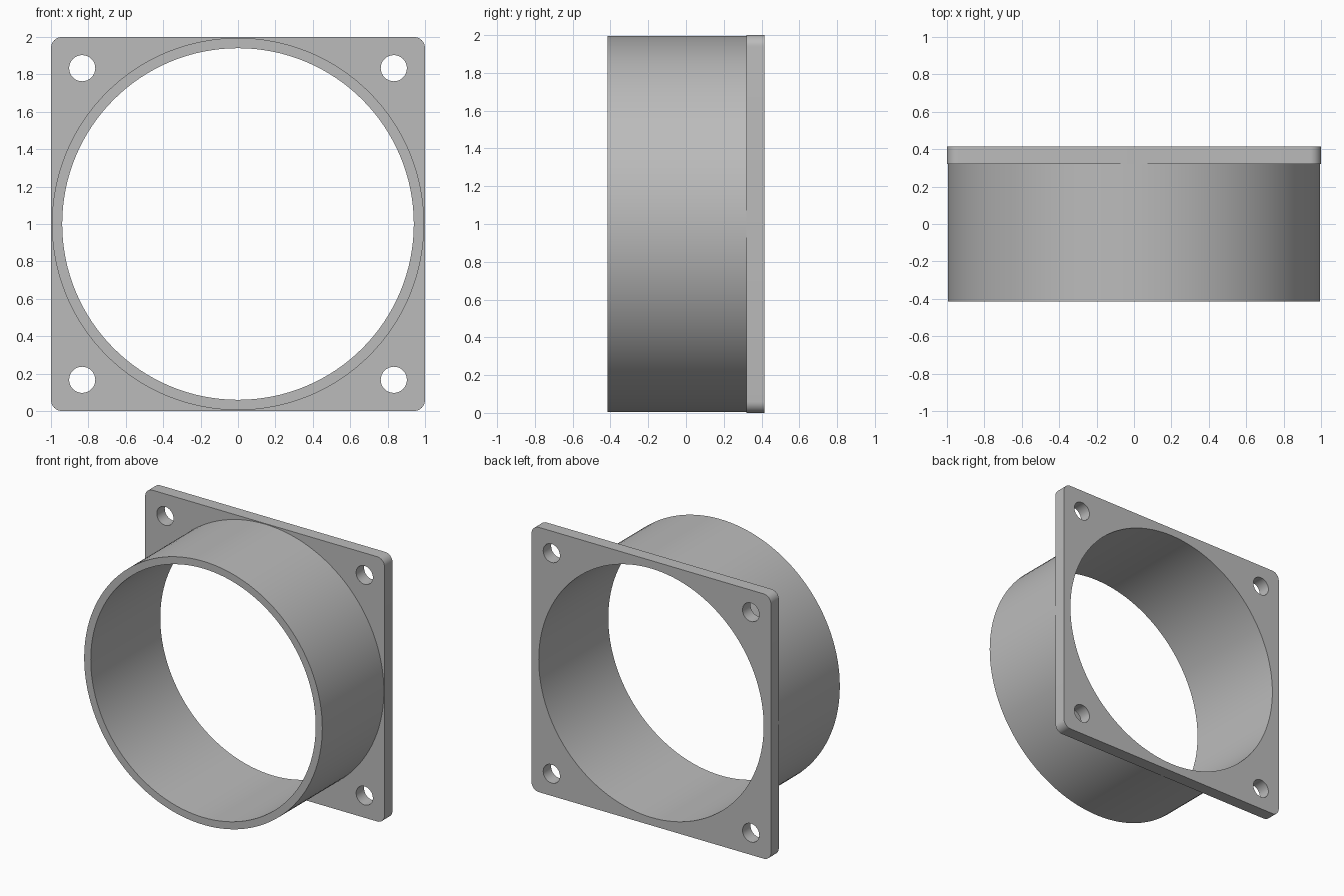
import bpy
import bmesh
from math import sin, cos, pi, radians

if "Cube" in bpy.data.objects:
    bpy.data.objects.remove(bpy.data.objects["Cube"], do_unlink=True)

FRONT, FLANGE, BACK = -0.415, 0.32, 0.415
OUTER, BORE = 0.995, 0.94
HOLE_POS, HOLE_R, CORNER_R = 0.833, 0.07, 0.06

grey = bpy.data.materials.new("neutral grey")
grey.use_nodes = True
colour = (0.5, 0.5, 0.5, 1)
grey.diffuse_color = colour
grey.node_tree.nodes["Principled BSDF"].inputs["Base Color"].default_value = colour


def circle(cx, cy, r, n):
    return [(cx + r * cos(2 * pi * i / n), cy + r * sin(2 * pi * i / n)) for i in range(n)]


def rounded_square(half, r, steps):
    pts = []
    c = half - r
    for q, (sx, sy) in enumerate([(1, 1), (-1, 1), (-1, -1), (1, -1)]):
        for i in range(steps + 1):
            a = (q + i / steps) * pi / 2
            pts.append((sx * c + r * cos(a), sy * c + r * sin(a)))
    return pts


def extruded_part(name, outlines, y0, y1):
    """Fill nested outlines and extrude them along y."""
    curve = bpy.data.curves.new(name + "_profile", 'CURVE')
    curve.dimensions = '2D'
    curve.fill_mode = 'BOTH'
    curve.extrude = (y1 - y0) / 2
    for pts in outlines:
        spline = curve.splines.new('POLY')
        spline.points.add(len(pts) - 1)
        for p, (x, y) in zip(spline.points, pts):
            p.co = (x, y, 0, 1)
        spline.use_cyclic_u = True
    obj = bpy.data.objects.new(name, curve)
    bpy.context.collection.objects.link(obj)
    obj.location = (0, (y0 + y1) / 2, 1)
    obj.rotation_euler = (radians(90), 0, 0)
    bpy.ops.object.select_all(action='DESELECT')
    obj.select_set(True)
    bpy.context.view_layer.objects.active = obj
    bpy.ops.object.convert(target='MESH')
    obj = bpy.context.object
    obj.name = name
    # Weld caps to walls so the solid is closed
    bm = bmesh.new()
    bm.from_mesh(obj.data)
    bmesh.ops.remove_doubles(bm, verts=bm.verts, dist=0.0001)
    bmesh.ops.recalc_face_normals(bm, faces=bm.faces)
    bm.to_mesh(obj.data)
    bm.free()
    obj.data.materials.clear()
    obj.data.materials.append(grey)
    bpy.ops.object.shade_smooth_by_angle(angle=radians(30))
    return obj


bore = circle(0, 0, BORE, 128)

# Square mounting flange with rounded corners, bore and four bolt holes
bolt_holes = [circle(sx * HOLE_POS, sy * HOLE_POS, HOLE_R, 32)
              for sx in (-1, 1) for sy in (-1, 1)]
extruded_part("mounting_flange",
              [rounded_square(1, CORNER_R, 8), bore] + bolt_holes, FLANGE, BACK)

# Round duct collar in front of the flange
extruded_part("duct_collar", [circle(0, 0, OUTER, 128), bore], FRONT, FLANGE)
